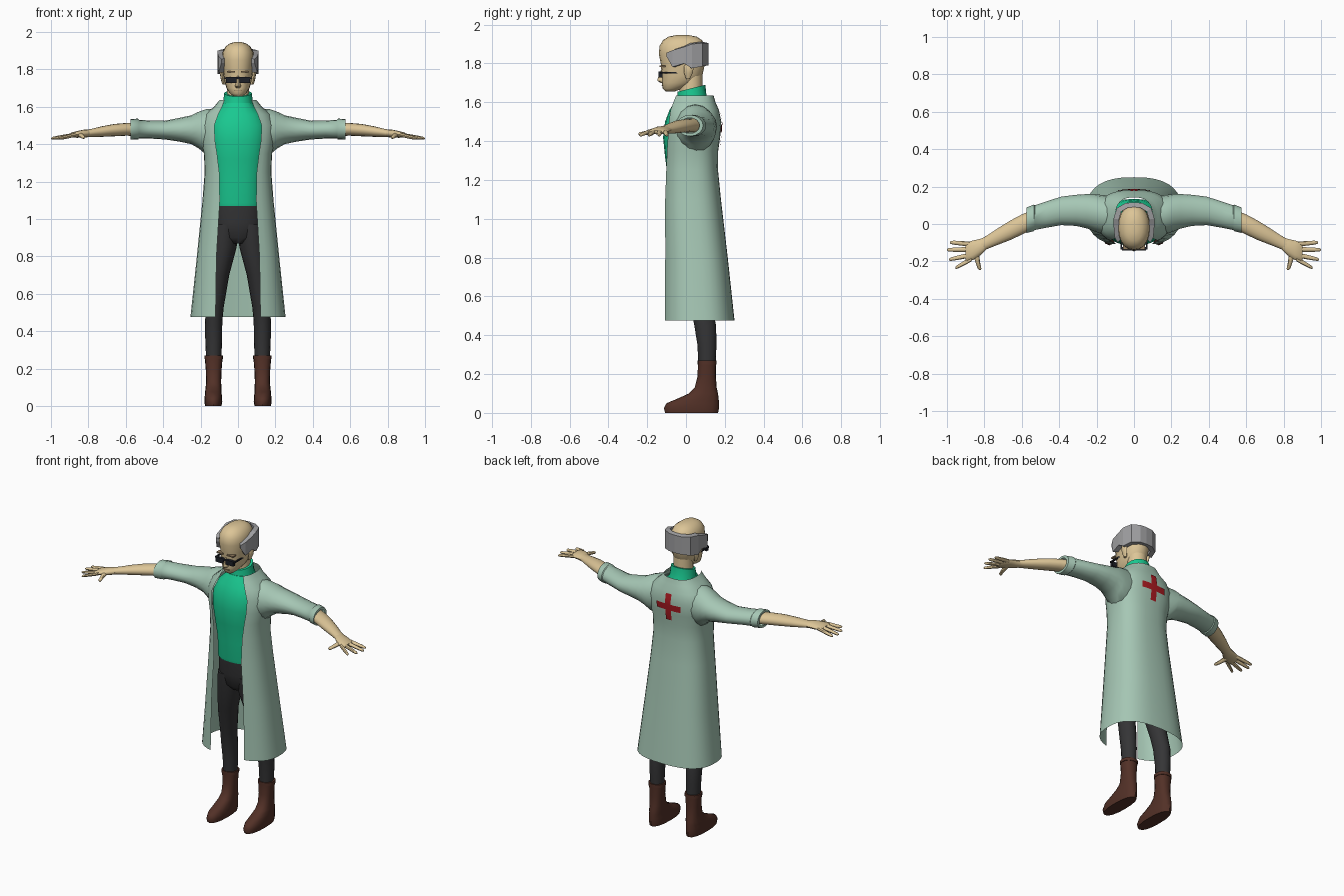
import bpy, bmesh
from math import sin, cos, pi, asin, radians
from mathutils import Vector


def material(name, r, g, b):
    m = bpy.data.materials.new(name)
    m.diffuse_color = (r, g, b, 1)
    return m


SKIN = material("skin", .72, .56, .31)
COAT = material("coat_cloth", .38, .57, .46)
GREEN = material("green_knit", .01, .58, .28)
DARK = material("dark_cloth", .035, .035, .037)
BROWN = material("brown_leather", .085, .03, .02)
RED = material("red", .4, .01, .015)
BLACK = material("black", .012, .014, .02)
HAIR = material("grey_hair", .35, .35, .36)
BROW = material("brow", .3, .21, .12)


def build(name, verts, faces, mat, mirror=False, smooth=True, fix=True):
    me = bpy.data.meshes.new(name)
    me.from_pydata(verts, [], faces)
    if fix:
        bm = bmesh.new()
        bm.from_mesh(me)
        bmesh.ops.recalc_face_normals(bm, faces=bm.faces)
        bm.to_mesh(me)
        bm.free()
    me.materials.append(mat)
    ob = bpy.data.objects.new(name, me)
    bpy.context.collection.objects.link(ob)
    if smooth:
        bpy.ops.object.select_all(action='DESELECT')
        ob.select_set(True)
        bpy.context.view_layer.objects.active = ob
        bpy.ops.object.shade_smooth_by_angle(angle=radians(45))
    if mirror:
        md = ob.modifiers.new("Mirror", 'MIRROR')
        md.use_clip = True
    return ob


def spow(v, p):
    return (abs(v) ** p) * (1 if v >= 0 else -1)


def bridge(n, rows, closed):
    m = n if closed else n - 1
    return [(r * n + i, r * n + (i + 1) % n, (r + 1) * n + (i + 1) % n, (r + 1) * n + i)
            for r in range(rows - 1) for i in range(m)]


def loft(name, rings, mat, axis='z', n=16, p=1.0, mirror=False, caps=True, tilt=0):
    """Tube through rings (t, c1, c2, r1, r2) stacked along an axis."""
    verts = []
    for t, c1, c2, r1, r2 in rings:
        for i in range(n):
            a = 2 * pi * i / n
            u, v = c1 + r1 * spow(cos(a), p), c2 + r2 * spow(sin(a), p)
            verts.append({'z': (u, v, t + tilt * (v - c2)), 'x': (t, u, v), 'y': (u, t, v)}[axis])
    faces = bridge(n, len(rings), True)
    if caps:
        faces += [tuple(range(n)), tuple(range(len(verts) - n, len(verts)))]
    return build(name, verts, faces, mat, mirror)


def span(rows):
    """(z, x, half width, y front, y back) -> loft rings"""
    return [(z, x, (f + b) / 2, w, (b - f) / 2) for z, x, w, f, b in rows]


def box(name, lo, hi, mat, mirror=False):
    v = [(x, y, z) for x in (lo[0], hi[0]) for y in (lo[1], hi[1]) for z in (lo[2], hi[2])]
    f = [(0, 1, 3, 2), (4, 6, 7, 5), (0, 4, 5, 1), (2, 3, 7, 6), (0, 2, 6, 4), (1, 5, 7, 3)]
    return build(name, v, f, mat, mirror, smooth=False)


# Head, neck and nose
loft("head", span([
    (1.655, 0, .022, -.105, -.06), (1.67, 0, .042, -.12, -.02), (1.70, 0, .062, -.124, .05),
    (1.74, 0, .073, -.125, .085), (1.80, 0, .081, -.13, .098), (1.85, 0, .086, -.14, .103),
    (1.89, 0, .083, -.136, .10), (1.92, 0, .068, -.118, .083), (1.938, 0, .045, -.09, .055),
    (1.946, 0, .018, -.05, .015)]), SKIN, n=20, p=.92)
loft("neck", span([(1.6, 0, .06, -.035, .085), (1.74, 0, .058, -.03, .085)]), SKIN)
loft("nose", span([(1.70, 0, .012, -.13, -.10), (1.71, 0, .016, -.148, -.10),
                   (1.725, 0, .012, -.145, -.10), (1.765, 0, .008, -.13, -.10)]), SKIN, n=8)
loft("ear", span([(1.72, .076, .008, .0, .02), (1.75, .083, .010, -.01, .035),
                  (1.785, .088, .010, -.01, .04), (1.80, .086, .005, .0, .03)]), SKIN, n=8, mirror=True)
box("mouth", (-.022, -.125, 1.683), (.022, -.118, 1.687), BROW)
box("eyebrow", (.015, -.137, 1.782), (.06, -.105, 1.79), BROW, True)

# Sunglasses
box("lens", (.008, -.141, 1.727), (.064, -.122, 1.758), BLACK, True)
box("glasses_bridge", (-.01, -.141, 1.748), (.01, -.125, 1.758), BLACK)
box("glasses_temple", (.064, -.135, 1.748), (.072, -.03, 1.757), BLACK, True)

# Faceted horseshoe of hair: x, y, top z, bottom z
band = [(.088, -.10, 1.855, 1.835), (.104, -.07, 1.868, 1.782), (.109, -.01, 1.885, 1.80),
        (.109, .03, 1.90, 1.775), (.092, .085, 1.905, 1.785), (.045, .112, 1.905, 1.79),
        (0, .116, 1.905, 1.79)]
hv = []
for x, y, t, b in band:
    hv += [(x, y, b), (x, y, t), (x * .74, y * .78, t + .005), (x * .74, y * .78, b)]
build("hair_band", hv, bridge(4, len(band), True) + [(0, 1, 2, 3)], HAIR, True, smooth=False)

# Green sweater and roll collar
loft("sweater", span([
    (1.07, 0, .128, -.085, .11), (1.085, 0, .13, -.088, .11), (1.2, 0, .13, -.092, .11),
    (1.32, 0, .145, -.108, .12), (1.42, 0, .158, -.118, .13), (1.5, 0, .16, -.108, .135),
    (1.56, 0, .13, -.085, .13), (1.6, 0, .09, -.06, .115), (1.62, 0, .08, -.048, .105)]),
    GREEN, n=20, p=.88)
loft("roll_collar", span([(1.57, 0, .092, -.06, .125), (1.62, 0, .08, -.048, .105),
                          (1.672, 0, .074, -.043, .10), (1.672, 0, .055, -.03, .085)]),
     GREEN, n=16, tilt=.25, caps=False)

# Trousers
loft("hips", span([(.87, 0, .05, -.035, .08), (.90, 0, .10, -.06, .10), (.98, 0, .135, -.075, .12),
                   (1.085, 0, .127, -.082, .107)]), DARK, n=20, p=.9)
loft("trouser_leg", [
    (.24, .13, .108, .040, .044), (.35, .13, .108, .045, .049), (.45, .13, .099, .046, .056),
    (.53, .124, .083, .048, .056), (.7, .105, .05, .058, .068), (.85, .077, .028, .07, .082),
    (.97, .068, .02, .067, .088)], DARK, mirror=True)

# Boots
loft("boot", span([
    (0, .132, .044, -.108, .165), (.025, .132, .048, -.114, .17), (.05, .132, .046, -.10, .17),
    (.075, .132, .044, -.04, .168), (.10, .131, .042, .015, .165), (.13, .13, .04, .045, .158),
    (.19, .13, .042, .06, .154), (.25, .13, .047, .061, .155), (.25, .13, .05, .059, .158),
    (.27, .13, .05, .059, .158)]), BROWN, p=.85, mirror=True)

# Long open coat: z, half width, opening half width, y front, y back
rows = [(.475, .255, .12, -.12, .25), (.8, .22, .115, -.12, .215), (1.1, .19, .097, -.118, .18),
        (1.25, .178, .10, -.115, .165), (1.35, .182, .112, -.115, .166), (1.42, .197, .123, -.112, .176),
        (1.5, .20, .126, -.107, .182), (1.56, .175, .105, -.095, .17), (1.6, .128, .085, -.083, .152),
        (1.635, .10, .072, -.072, .142)]
K, P, cv = 16, .78, []
for z, w, e, f, b in rows:
    t0 = asin((e / w) ** (1 / P))
    for i in range(K):
        t = t0 + (pi - t0) * i / (K - 1)
        x = 0 if i == K - 1 else w * spow(sin(t), P)
        cv.append((x, (f + b) / 2 - (b - f) / 2 * spow(cos(t), P), z))
coat = build("coat_body", cv, bridge(K, len(rows), False), COAT, True)

# Sleeves with rolled cuffs: x, y, z, half depth, half height
loft("coat_sleeve", [
    (.12, .045, 1.475, .105, .115), (.17, .05, 1.465, .105, .122), (.21, .06, 1.475, .10, .098),
    (.25, .068, 1.477, .092, .077), (.31, .073, 1.477, .083, .064), (.39, .07, 1.475, .076, .05),
    (.47, .05, 1.478, .07, .048), (.53, .034, 1.48, .066, .05), (.535, .033, 1.48, .071, .056),
    (.575, .02, 1.48, .068, .055), (.575, .02, 1.48, .05, .04)], COAT, 'x', mirror=True, caps=False)

# Red cross projected onto the back of the coat
bpy.context.view_layer.update()


def strip(name, w, h, nx, nz):
    vs = []
    for j in range(nz + 1):
        for i in range(nx + 1):
            x, z = -w + 2 * w * i / nx, 1.465 - h + 2 * h * j / nz
            hit, loc, _, _ = coat.ray_cast(Vector((abs(x) + .0005, 1, z)), Vector((0, -1, 0)))
            vs.append((x, (loc.y if hit else .18) + .006, z))
    build(name, vs, bridge(nx + 1, nz + 1, False), RED)


strip("cross_upright", .02, .085, 2, 8)
strip("cross_bar", .085, .02, 8, 2)

# Forearms, palms and fingers
loft("forearm", [
    (.52, .035, 1.48, .05, .036), (.6, -.003, 1.479, .054, .034), (.66, -.033, 1.475, .052, .033),
    (.73, -.068, 1.467, .044, .028), (.79, -.10, 1.459, .036, .021), (.82, -.117, 1.457, .036, .019)],
    SKIN, 'x', mirror=True)
loft("palm", [(.79, -.102, 1.458, .034, .02), (.825, -.125, 1.456, .045, .021),
              (.86, -.14, 1.452, .052, .018), (.893, -.15, 1.448, .052, .013),
              (.90, -.152, 1.447, .042, .008)], SKIN, 'x', n=12, mirror=True)
tips = [(-.108, .985, -.098), (-.136, .999, -.138), (-.165, .988, -.19), (-.188, .955, -.235)]
for k, (y0, xt, yt) in enumerate(tips):
    loft("finger_%d" % (k + 1), [
        (.87 + (xt - .87) * s, y0 + (yt - y0) * s, 1.45 - .02 * s, r, r * .85)
        for s, r in ((0, .013), (.4, .0125), (.75, .011), (.94, .009), (1, .004))],
        SKIN, 'x', n=8, mirror=True)
loft("thumb", [(-.245, .823, 1.436, .004, .004), (-.238, .826, 1.437, .010, .009),
               (-.205, .835, 1.442, .012, .011), (-.17, .843, 1.448, .016, .013),
               (-.13, .845, 1.452, .018, .014)], SKIN, 'y', n=8, mirror=True)
